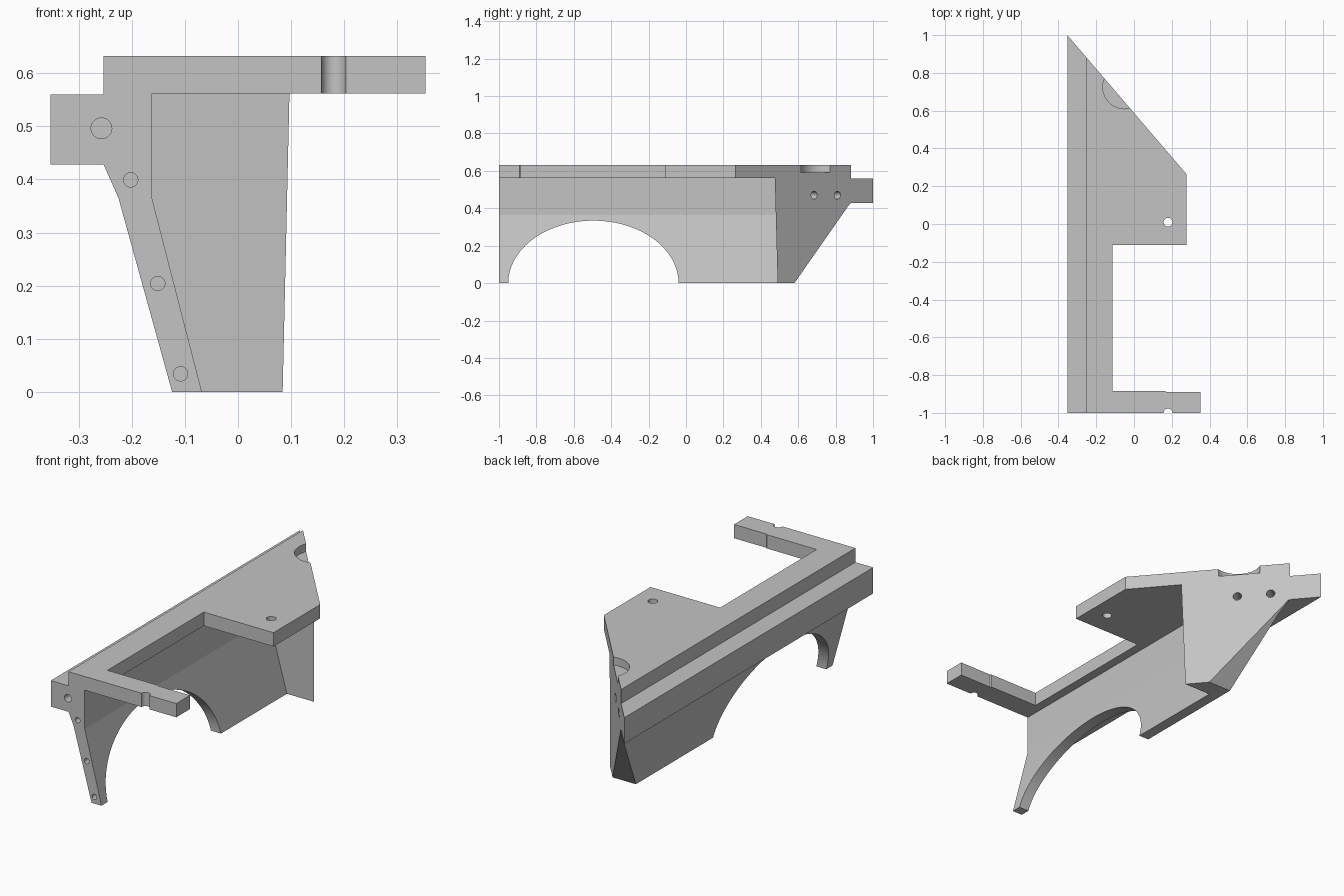
import bpy, bmesh, math
from mathutils import Vector

if "Cube" in bpy.data.objects:
    bpy.data.objects.remove(bpy.data.objects["Cube"])

grey = bpy.data.materials.new("light_grey")
grey.diffuse_color = (0.55, 0.55, 0.55, 1)
grey.use_nodes = True
grey.node_tree.nodes["Principled BSDF"].inputs["Base Color"].default_value = grey.diffuse_color

AXES = {"x": lambda a, b, t: (t, a, b),
        "y": lambda a, b, t: (a, t, b),
        "z": lambda a, b, t: (a, b, t)}


def loft(name, low, high):
    """Solid between two matching rings of 3D points."""
    bm = bmesh.new()
    a = [bm.verts.new(p) for p in low]
    b = [bm.verts.new(p) for p in high]
    bm.faces.new(a)
    bm.faces.new(b[::-1])
    n = len(a)
    for i in range(n):
        j = (i + 1) % n
        bm.faces.new((a[j], a[i], b[i], b[j]))
    bmesh.ops.recalc_face_normals(bm, faces=bm.faces[:])
    me = bpy.data.meshes.new(name)
    bm.to_mesh(me)
    bm.free()
    ob = bpy.data.objects.new(name, me)
    bpy.context.collection.objects.link(ob)
    me.materials.append(grey)
    return ob


def prism(name, pts, axis, lo, hi):
    f = AXES[axis]
    return loft(name, [f(a, b, lo) for a, b in pts], [f(a, b, hi) for a, b in pts])


def oval(cx, cy, rx, ry=None, n=32):
    ry = ry or rx
    return [(cx + rx * math.cos(2 * math.pi * i / n),
             cy + ry * math.sin(2 * math.pi * i / n)) for i in range(n)]


def combine(body, other, op):
    m = body.modifiers.new(op, 'BOOLEAN')
    m.operation, m.object, m.solver = op, other, 'EXACT'
    bpy.context.view_layer.objects.active = body
    bpy.ops.object.modifier_apply(modifier=m.name)
    bpy.data.objects.remove(other, do_unlink=True)


# Side wall with ledge, running the whole length
body = prism("bracket_body", [
    (-0.353, 0.56), (-0.253, 0.56), (-0.253, 0.632), (-0.162, 0.632), (-0.162, 0.365),
    (-0.068, 0), (-0.124, 0), (-0.225, 0.365), (-0.253, 0.428), (-0.353, 0.428)],
    "y", -1, 1.1)

# Arch cut through the wall
combine(body, prism("arch_cut", oval(-0.495, 0, 0.455, 0.334, 96), "x", -1, 1), 'DIFFERENCE')

# Top plate with the front arm
combine(body, prism("top_plate", [
    (-0.22, -1), (0.353, -1), (0.353, -0.89), (0.17, -0.89), (0.165, -0.885),
    (-0.115, -0.885), (-0.115, -0.11), (0.277, -0.11), (0.277, 1.1), (-0.22, 1.1)],
    "z", 0.562, 0.632), 'UNION')

# Solid end wedge with a slightly leaning front face
combine(body, loft("end_wedge",
    [(-0.1, 0.49, 0), (0.6, 0.49, 0), (0.6, 1.1, 0), (-0.1, 1.1, 0)],
    [(-0.23, 0.474, 0.6), (0.6, 0.474, 0.6), (0.6, 1.1, 0.6), (-0.23, 1.1, 0.6)]), 'UNION')

# Diagonal end cut and sloping lower cut
combine(body, prism("diagonal_cut", [(-0.6, 1.288), (0.9, -0.462), (0.9, 2), (-0.6, 2)],
                    "z", -1, 2), 'DIFFERENCE')
combine(body, prism("lower_cut", [(0.51, -0.1), (0.877, 0.426), (1.3, 0.426), (1.3, -0.1)],
                    "x", -1, 1), 'DIFFERENCE')

# Round pocket in the top, plate hole and half hole
combine(body, prism("pocket", oval(-0.05, 0.725, 0.115, n=64), "z", 0.592, 0.8), 'DIFFERENCE')
for y in (0.01, -1.0):
    combine(body, prism("plate_hole", oval(0.18, y, 0.023), "z", 0.4, 0.8), 'DIFFERENCE')

# Blind holes in the front end
for x, z, r, d in ((-0.257, 0.496, 0.0195, 0.1), (-0.202, 0.399, 0.0135, 0.04),
                   (-0.151, 0.204, 0.0135, 0.04), (-0.108, 0.034, 0.0135, 0.035)):
    combine(body, prism("front_hole", oval(x, z, r), "y", -1.1, -1 + d), 'DIFFERENCE')

# Blind holes square to the diagonal face
normal = Vector((1.167, 1, 0)).normalized()
side = Vector((-normal.y, normal.x, 0))
for y in (0.685, 0.81):
    c = Vector((-0.353 + (1 - y) / 1.167, y, 0.47))
    rings = [[c + normal * t + side * a + Vector((0, 0, b)) for a, b in oval(0, 0, 0.021)]
             for t in (-0.1, 0.1)]
    combine(body, loft("diagonal_hole", *rings), 'DIFFERENCE')

# Smooth round surfaces, keep edges sharp
bpy.ops.object.select_all(action='DESELECT')
body.select_set(True)
bpy.context.view_layer.objects.active = body
bpy.ops.object.shade_smooth_by_angle(angle=math.radians(12))
